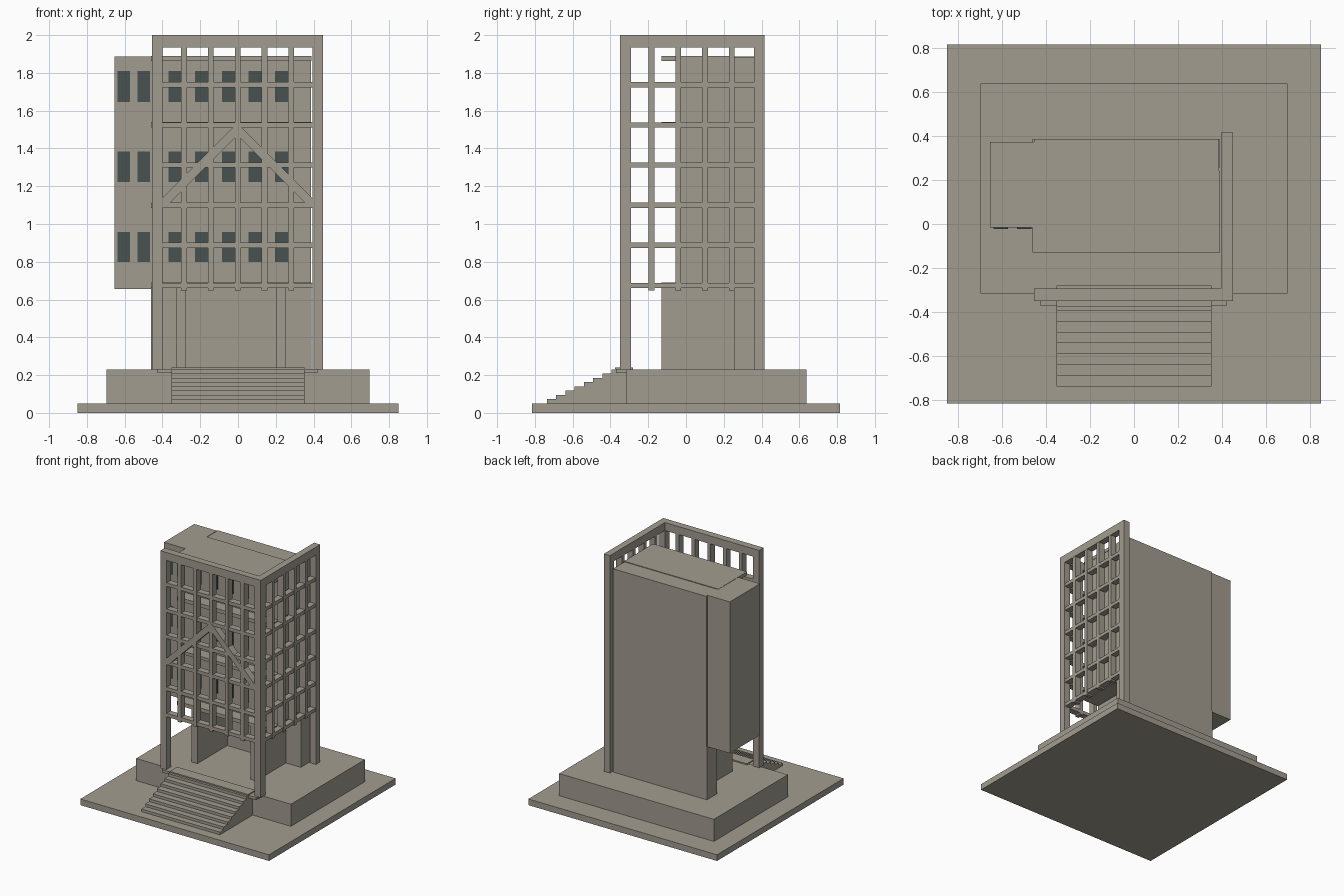
import bpy, bmesh

if "Cube" in bpy.data.objects:
    bpy.data.objects.remove(bpy.data.objects["Cube"])


def material(name, rgb):
    m = bpy.data.materials.new(name)
    m.diffuse_color = (*rgb, 1)
    m.use_nodes = True
    m.node_tree.nodes["Principled BSDF"].inputs["Base Color"].default_value = m.diffuse_color
    return m


STONE = material("warm grey stone", (0.36, 0.335, 0.28))
GLASS = material("dark window glass", (0.065, 0.083, 0.083))


def finish(name, bm, mat):
    bmesh.ops.recalc_face_normals(bm, faces=bm.faces)
    mesh = bpy.data.meshes.new(name)
    bm.to_mesh(mesh)
    bm.free()
    mesh.materials.append(mat)
    ob = bpy.data.objects.new(name, mesh)
    bpy.context.collection.objects.link(ob)
    return ob


def boxes(name, spans, mat=STONE):
    """One object from boxes given as (x0, x1, y0, y1, z0, z1)."""
    bm = bmesh.new()
    for x0, x1, y0, y1, z0, z1 in spans:
        vs = bmesh.ops.create_cube(bm, size=1)["verts"]
        for v in vs:
            v.co.x = x1 if v.co.x > 0 else x0
            v.co.y = y1 if v.co.y > 0 else y0
            v.co.z = z1 if v.co.z > 0 else z0
    return finish(name, bm, mat)


def prism(name, profile, y0, y1, mat=STONE):
    """Extrude an x-z profile along y."""
    bm = bmesh.new()
    face = bm.faces.new([bm.verts.new((x, y0, z)) for x, z in profile])
    out = bmesh.ops.extrude_face_region(bm, geom=[face])["geom"]
    for v in out:
        if isinstance(v, bmesh.types.BMVert):
            v.co.y = y1
    return finish(name, bm, mat)


# Ground and plinth
boxes("ground_plate", [(-0.85, 0.85, -0.815, 0.815, 0, 0.05)])
boxes("plinth", [(-0.697, 0.697, -0.315, 0.637, 0.05, 0.23)])

# Entrance stair and landing
boxes("stair", [(-0.353, 0.353, -0.737 + 0.049 * i, -0.31,
                 0.05, 0.05 + 0.0225 * (i + 1)) for i in range(8)])
boxes("landing", [(-0.427, 0.422, -0.37, -0.30, 0.21, 0.232),
                  (-0.353, 0.353, -0.375, -0.28, 0.22, 0.24)])

# Ground floor: rear block and two projecting walls
boxes("rear_block", [(-0.46, 0.388, 0.255, 0.387, 0.23, 0.66)])
boxes("entrance_walls", [(-0.327, -0.275, -0.13, 0.256, 0.23, 0.66),
                         (0.202, 0.254, -0.13, 0.256, 0.23, 0.66)])

# Upper floors, floor slabs and side wing
boxes("main_block", [(-0.455, 0.387, -0.035, 0.387, 0.66, 1.885)])
slabs = [(0.66, 0.69), (1.085, 1.11), (1.51, 1.54), (1.862, 1.89)]
boxes("floor_slabs", [(-0.46, 0.39, -0.13, 0.24, a, b) for a, b in slabs])
boxes("side_wing", [(-0.655, -0.45, -0.017, 0.372, 0.655, 1.888)])

# Windows as thin plates, one row per storey
rows = [(0.798, 0.957), (1.222, 1.385), (1.645, 1.81)]
boxes("main_windows", [(-0.368 + 0.141 * i, -0.298 + 0.141 * i, -0.04, -0.034, a, b)
                       for a, b in rows for i in range(5)], GLASS)
boxes("wing_windows", [(x, x + 0.066, -0.022, -0.016, a, b)
                       for a, b in rows for x in (-0.638, -0.532)], GLASS)

# Screen frame: corner posts and top beams
F0, F1 = -0.35, -0.292
S0, S1 = 0.395, 0.45
boxes("frame_posts", [(-0.455, -0.40, F0, F1, 0.23, 2), (S0, S1, F0, F1, 0.23, 2),
                      (S0, S1, 0.36, 0.415, 0.23, 2)])
boxes("frame_top_beams", [(-0.40, S0, F0, F1, 1.935, 2), (S0, S1, F1, 0.36, 1.935, 2)])

# Screen grid: horizontal rails and vertical mullions on the front and right
rails = [0.6745 + 0.2125 * i for i in range(6)]
boxes("front_rails", [(-0.40, S0, F0 + .004, F1 - .002, z - .014, z + .014) for z in rails])
boxes("right_rails", [(S0 + .002, S1 - .004, F1, 0.36, z - .014, z + .014) for z in rails])
boxes("front_mullions", [(x - .015, x + .015, F0 + .002, F1, 0.648, 1.935)
                         for x in [-0.286 + 0.142 * i for i in range(5)]])
boxes("right_mullions", [(S0, S1 - .002, y - .015, y + .015, 0.648, 1.935)
                         for y in [-0.183 + 0.142 * i for i in range(4)]])

# Gable-shaped diagonal braces on the front screen
half = [(0, 1.47), (0, 1.535), (0.398, 1.137), (0.398, 1.1), (0.37, 1.1)]
for side, s in (("left", -1), ("right", 1)):
    prism(side + "_brace", [(s * x - 0.003, z) for x, z in half], F0 + .001, F1 - .001)
